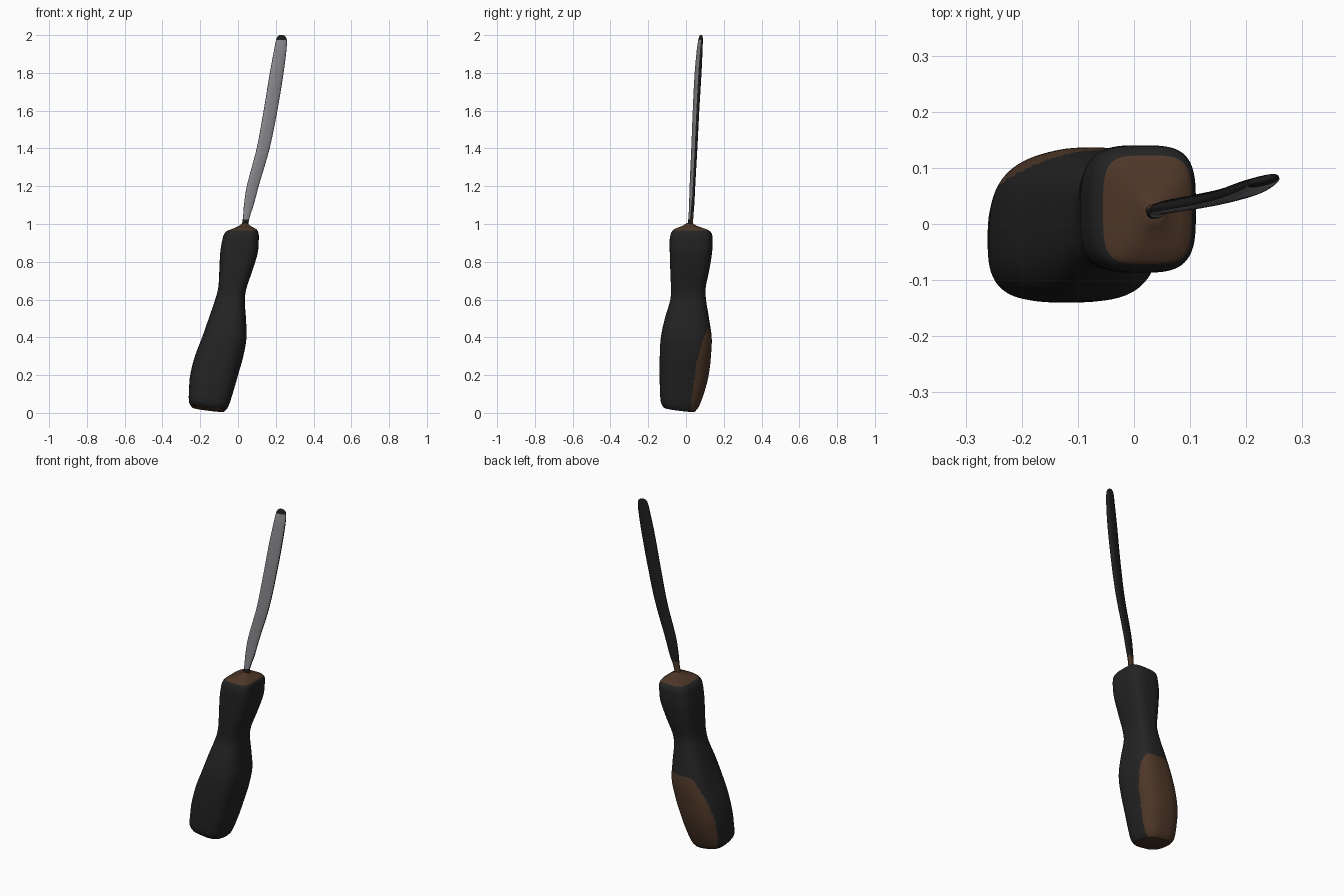
import bpy, bmesh, math
from mathutils import Vector

if "Cube" in bpy.data.objects:
    bpy.data.objects.remove(bpy.data.objects["Cube"])


def material(name, rgb):
    m = bpy.data.materials.new(name)
    m.diffuse_color = (*rgb, 1)
    m.use_nodes = True
    m.node_tree.nodes["Principled BSDF"].inputs["Base Color"].default_value = m.diffuse_color
    return m


BLACK = material("black rubber", (0.017, 0.017, 0.017))
BROWN = material("brown core", (0.075, 0.038, 0.021))
STEEL = material("grey steel", (0.26, 0.26, 0.28))
DARK = material("dark steel", (0.013, 0.013, 0.013))


def sample(rows, z):
    """Smooth (hermite) interpolation of profile rows keyed by height."""
    i = max(k for k in range(len(rows) - 1) if rows[k][0] <= z + 1e-9)
    a, b = rows[i], rows[i + 1]
    p, n = rows[max(i - 1, 0)], rows[min(i + 2, len(rows) - 1)]
    h = b[0] - a[0]
    t = min((z - a[0]) / h, 1)
    out = []
    for c in range(1, len(a)):
        ma = (b[c] - p[c]) / (b[0] - p[0]) * h
        mb = (n[c] - a[c]) / (n[0] - a[0]) * h
        out.append((2*t**3 - 3*t*t + 1) * a[c] + (t**3 - 2*t*t + t) * ma
                   + (3*t*t - 2*t**3) * b[c] + (t**3 - t*t) * mb)
    return out


def spow(v, e):
    return math.copysign(abs(v) ** e, v)


def loft(name, rings, mats, rule, angle):
    """Skin closed rings, cap both ends, colour faces by a rule."""
    bm = bmesh.new()
    vs = [[bm.verts.new(p) for p in r] for r in rings]
    n = len(vs[0])
    for a, b in zip(vs, vs[1:]):
        for i in range(n):
            j = (i + 1) % n
            bm.faces.new((a[i], a[j], b[j], b[i]))
    bm.faces.new(vs[0][::-1])
    bm.faces.new(vs[-1])
    bmesh.ops.recalc_face_normals(bm, faces=bm.faces)
    for f in bm.faces:
        f.material_index = rule(f.calc_center_median(), f.normal)
    me = bpy.data.meshes.new(name)
    bm.to_mesh(me)
    bm.free()
    for m in mats:
        me.materials.append(m)
    ob = bpy.data.objects.new(name, me)
    bpy.context.collection.objects.link(ob)
    bpy.ops.object.select_all(action='DESELECT')
    ob.select_set(True)
    bpy.context.view_layer.objects.active = ob
    bpy.ops.object.shade_smooth_by_angle(angle=math.radians(angle))
    return ob


# Handle: z, x min, x max, y min, y max, squareness
HANDLE = [
    (0.022, -0.245, -0.070, -0.120, 0.050, 3.0),
    (0.045, -0.259, -0.052, -0.133, 0.068, 3.0),
    (0.12, -0.259, -0.025, -0.138, 0.098, 2.9),
    (0.20, -0.253, 0.000, -0.140, 0.120, 2.8),
    (0.30, -0.228, 0.028, -0.139, 0.132, 2.8),
    (0.40, -0.190, 0.045, -0.133, 0.136, 2.8),
    (0.50, -0.155, 0.042, -0.112, 0.122, 2.8),
    (0.60, -0.121, 0.036, -0.083, 0.106, 2.8),
    (0.66, -0.105, 0.045, -0.080, 0.104, 2.9),
    (0.75, -0.099, 0.075, -0.083, 0.122, 3.1),
    (0.85, -0.094, 0.105, -0.086, 0.138, 3.3),
    (0.92, -0.082, 0.110, -0.086, 0.140, 3.5),
    (0.95, -0.072, 0.109, -0.080, 0.136, 3.7),
    (0.965, -0.055, 0.103, -0.071, 0.122, 4.0),
    (0.972, -0.035, 0.098, -0.064, 0.110, 4.0),
    (0.990, 0.005, 0.066, -0.020, 0.058, 3.0),
    (1.005, 0.024, 0.050, 0.005, 0.035, 2.0),
]


def handle_ring(z, n=96):
    x0, x1, y0, y1, e = sample(HANDLE, z)
    cx, cy, rx, ry = (x0 + x1) / 2, (y0 + y1) / 2, (x1 - x0) / 2, (y1 - y0) / 2
    ring = []
    for i in range(n):
        a = 2 * math.pi * i / n
        dx, dy = rx * spow(math.cos(a), 2 / e), ry * spow(math.sin(a), 2 / e)
        tilt = 0.14 * max(0, 1 - z / 0.2) * (dx + dy)   # slanted butt end
        ring.append(Vector((cx + dx, cy + dy, z - tilt)))
    return ring


def handle_colour(c, n):
    if c.z > 0.968 or (c.z < 0.06 and n.z < -0.75):
        return 1
    # brown tongue on the back of the grip, rounded off at the top
    if c.z < 0.45:
        x0, x1 = sample(HANDLE, max(c.z, 0.022))[:2]
        edge = 0.025 + 0.05 * c.z + 0.45 * c.z ** 2.4
        edge += 0.22 * max(0, (x0 + x1) / 2 - c.x)
        return int(c.y > edge)
    return 0


levels = [0.022, 0.03, 0.037]
levels += [0.045 + 0.905 * i / 90 for i in range(91)]
levels += [0.958, 0.965, 0.972, 0.981, 0.99, 0.998, 1.005]
loft("handle", [handle_ring(z) for z in levels], [BLACK, BROWN], handle_colour, 50)

# Blade: z, centre x, centre y, half width, half thickness
BLADE = [
    (0.985, 0.035, 0.022, 0.016, 0.014),
    (1.04, 0.045, 0.026, 0.018, 0.012),
    (1.10, 0.057, 0.030, 0.026, 0.012),
    (1.20, 0.078, 0.034, 0.032, 0.012),
    (1.40, 0.133, 0.044, 0.035, 0.013),
    (1.60, 0.172, 0.053, 0.037, 0.014),
    (1.80, 0.205, 0.064, 0.037, 0.015),
    (1.93, 0.225, 0.073, 0.033, 0.012),
    (1.975, 0.230, 0.077, 0.029, 0.009),
    (1.993, 0.230, 0.079, 0.021, 0.007),
    (2.00, 0.229, 0.080, 0.010, 0.004),
]
TURN = math.radians(14)


def blade_ring(z, n=32):
    cx, cy, w, t = sample(BLADE, z)
    ring = []
    for i in range(n):
        a = 2 * math.pi * i / n
        u, v = w * spow(math.cos(a), 0.8), t * spow(math.sin(a), 0.8)
        ring.append(Vector((cx + u * math.cos(TURN) - v * math.sin(TURN),
                            cy + u * math.sin(TURN) + v * math.cos(TURN), z)))
    return ring


def blade_colour(c, n):
    if c.z < 1.06 and n.y > 0.2:
        return 2
    if c.z > 1.972 or c.z < 1.03:
        return 1
    return 0 if n.y < -0.55 else 1


levels = [0.985 + 0.99 * i / 50 for i in range(51)] + [1.982, 1.988, 1.993, 1.997, 2.0]
loft("blade", [blade_ring(z) for z in levels], [STEEL, DARK, BROWN], blade_colour, 60)
